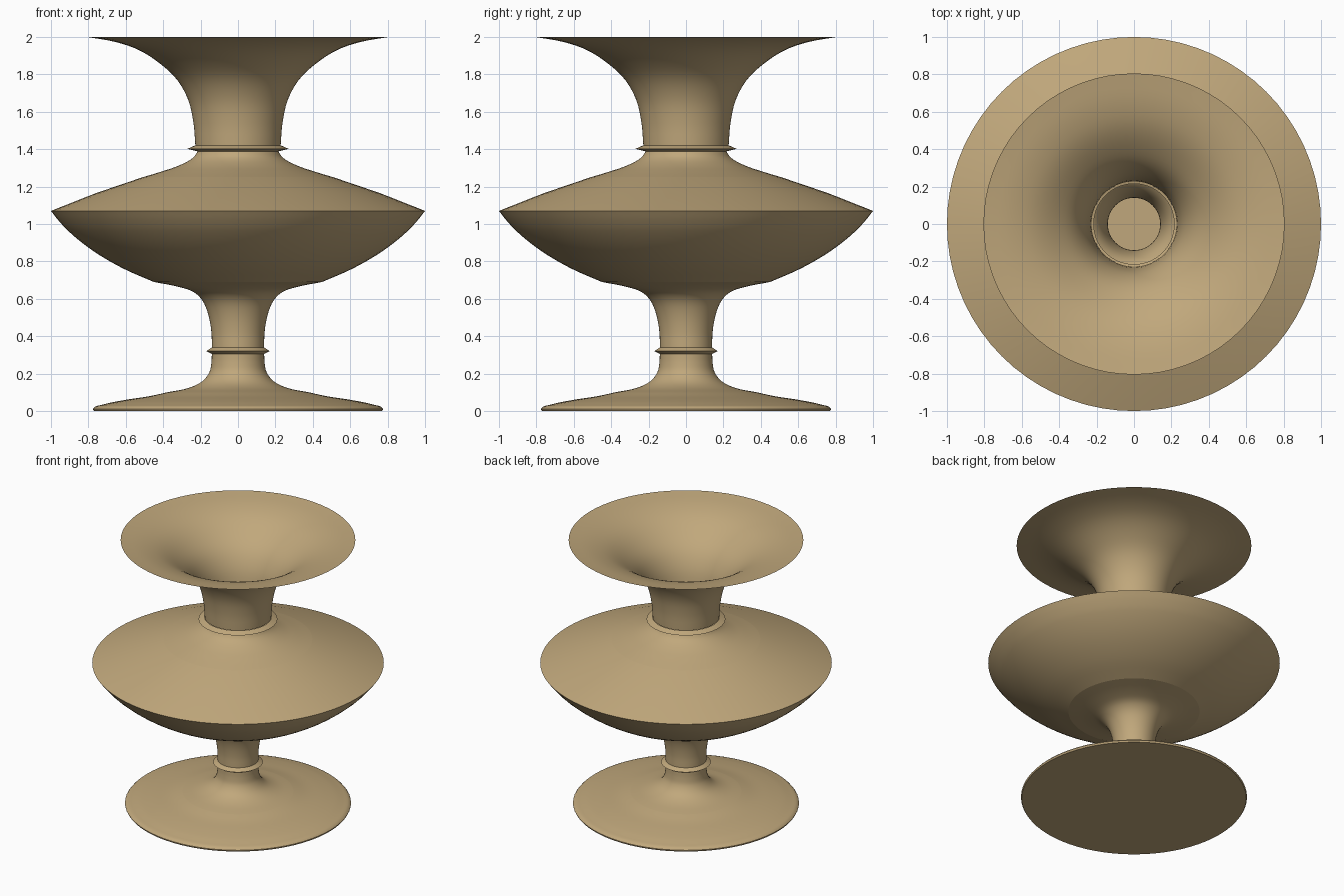
import bpy, bmesh, math
from mathutils import Vector

if "Cube" in bpy.data.objects:
    bpy.data.objects.remove(bpy.data.objects["Cube"])

clay = bpy.data.materials.new("tan_clay")
clay.diffuse_color = (0.53, 0.39, 0.20, 1)
clay.use_nodes = True
clay.node_tree.nodes["Principled BSDF"].inputs["Base Color"].default_value = clay.diffuse_color
SIDES = 72


def spline(pts, steps=4):
    """Smooth curve through the profile points (Catmull-Rom, chord-scaled tangents)."""
    p = [Vector(q) for q in pts]
    if len(p) < 4:
        return p
    out = []
    for i in range(len(p) - 1):
        a, b = p[i], p[i + 1]
        d = (b - a).length

        def tangent(j):
            lo, hi = max(j - 1, 0), min(j + 1, len(p) - 1)
            if lo == j or hi == j:
                return (b - a).normalized() * d
            return ((p[j] - p[lo]).normalized() + (p[hi] - p[j]).normalized()).normalized() * d
        ta, tb = tangent(i), tangent(i + 1)
        for s in range(steps):
            t = s / steps
            out.append(a * (2*t**3 - 3*t**2 + 1) + ta * (t**3 - 2*t**2 + t)
                       + b * (-2*t**3 + 3*t**2) + tb * (t**3 - t**2))
    return out + [p[-1]]


def lathe(name, profile, cap_bottom=False):
    """Turn a (radius, height) profile around z into an open shell."""
    bm = bmesh.new()
    rings = []
    for r, z in spline(profile):
        rings.append([bm.verts.new((r * math.cos(2 * math.pi * k / SIDES),
                                    r * math.sin(2 * math.pi * k / SIDES), z))
                      for k in range(SIDES)])
    for lo, hi in zip(rings, rings[1:]):
        for k in range(SIDES):
            n = (k + 1) % SIDES
            bm.faces.new((lo[k], lo[n], hi[n], hi[k]))
    if cap_bottom:
        bm.faces.new(rings[0][::-1])
    me = bpy.data.meshes.new(name)
    bm.to_mesh(me)
    bm.free()
    me.materials.append(clay)
    ob = bpy.data.objects.new(name, me)
    bpy.context.collection.objects.link(ob)
    bpy.context.view_layer.objects.active = ob
    ob.select_set(True)
    bpy.ops.object.shade_smooth_by_angle(angle=math.radians(35))
    ob.select_set(False)


# foot disc with closed underside
lathe("foot", [(0.77, 0), (0.775, 0.012), (0.72, 0.035), (0.6, 0.06),
               (0.47, 0.08), (0.38, 0.10)], cap_bottom=True)
# lower stem, ring and upper stem
lathe("lower_stem", [(0.38, 0.10), (0.26, 0.125), (0.19, 0.16), (0.152, 0.21),
                     (0.142, 0.26), (0.14, 0.305)])
lathe("stem_ring", [(0.14, 0.305), (0.17, 0.32), (0.14, 0.34)])
lathe("upper_stem", [(0.14, 0.34), (0.142, 0.42), (0.16, 0.52), (0.19, 0.59),
                     (0.235, 0.635), (0.31, 0.662), (0.45, 0.69)])
# body bowl and sloping shoulder
lathe("bowl", [(0.45, 0.69), (0.62, 0.765), (0.78, 0.86), (0.91, 0.965),
               (0.965, 1.025), (1.0, 1.07)])
lathe("shoulder", [(1.0, 1.07), (0.76, 1.165), (0.51, 1.25)])
lathe("neck_base", [(0.51, 1.25), (0.41, 1.28), (0.31, 1.315), (0.24, 1.355), (0.215, 1.388)])
# neck ring and flared mouth
lathe("neck_ring", [(0.215, 1.388), (0.27, 1.402), (0.23, 1.42)])
lathe("mouth", [(0.228, 1.42), (0.238, 1.54), (0.265, 1.66), (0.325, 1.77),
                (0.42, 1.86), (0.53, 1.93), (0.65, 1.972), (0.805, 2.0)])
